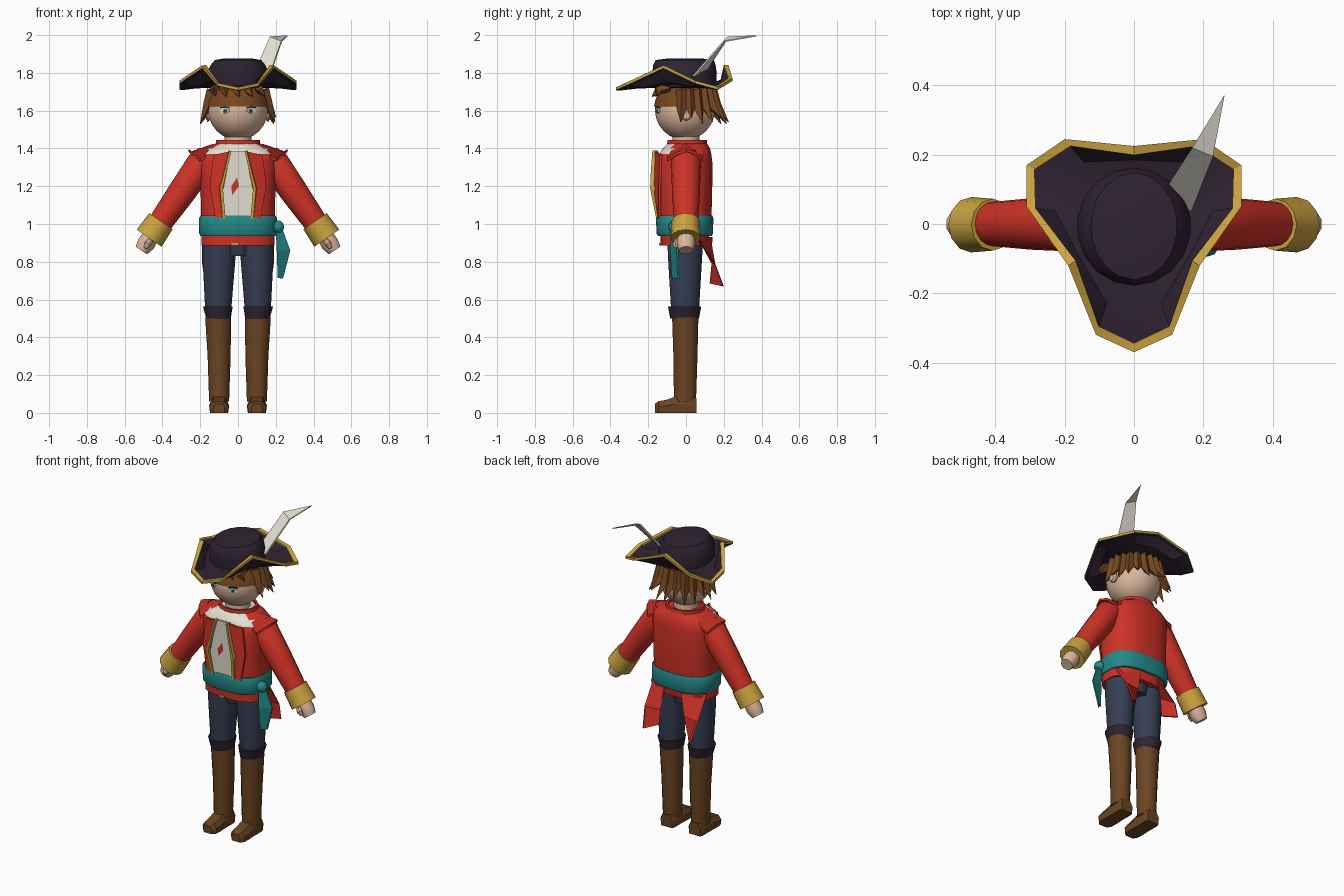
import bpy, bmesh, math
from mathutils import Vector

if "Cube" in bpy.data.objects:
    bpy.data.objects.remove(bpy.data.objects["Cube"])


def mat(name, rgb):
    m = bpy.data.materials.new(name)
    m.diffuse_color = (*rgb, 1)
    m.use_nodes = True
    m.node_tree.nodes["Principled BSDF"].inputs["Base Color"].default_value = m.diffuse_color
    return m


RED = mat("red cloth", (0.62, 0.032, 0.02))
TEAL = mat("teal sash", (0.018, 0.25, 0.25))
GOLD = mat("gold trim", (0.60, 0.37, 0.05))
CREAM = mat("cream", (0.78, 0.74, 0.64))
SKIN = mat("skin", (0.72, 0.48, 0.34))
HAIR = mat("hair brown", (0.18, 0.062, 0.014))
BOOT = mat("boot brown", (0.145, 0.058, 0.016))
NAVY = mat("navy trousers", (0.036, 0.048, 0.085))
DARK = mat("dark plum", (0.028, 0.017, 0.032))


def loft(name, rings, mats, bands=None, caps=True, smooth=40, rule=None):
    """Skin a list of rings; bands gives the material index of each band."""
    mats = mats if isinstance(mats, list) else [mats]
    bm = bmesh.new()
    vs = [[bm.verts.new(p) for p in r] for r in rings]
    n = len(rings[0])
    for i in range(len(vs) - 1):
        for j in range(n):
            k = (j + 1) % n
            f = bm.faces.new((vs[i][j], vs[i][k], vs[i + 1][k], vs[i + 1][j]))
            f.material_index = bands[i] if bands else 0
    if caps:
        bm.faces.new(vs[0][::-1])
        bm.faces.new(vs[-1])
    bmesh.ops.recalc_face_normals(bm, faces=bm.faces)
    if rule:
        for f in bm.faces:
            f.material_index = rule(f)
    me = bpy.data.meshes.new(name)
    bm.to_mesh(me)
    bm.free()
    for m in mats:
        me.materials.append(m)
    ob = bpy.data.objects.new(name, me)
    bpy.context.collection.objects.link(ob)
    if smooth:
        bpy.ops.object.select_all(action='DESELECT')
        ob.select_set(True)
        bpy.context.view_layer.objects.active = ob
        bpy.ops.object.shade_smooth_by_angle(angle=math.radians(smooth))
    return ob


def oval(z, rx, yf, yb, n=16, p=2.0, cx=0.0):
    """Horizontal superellipse between front yf and back yb."""
    out = []
    for i in range(n):
        a = 2 * math.pi * (i + 0.5) / n
        c, s = math.cos(a), math.sin(a)
        x = math.copysign(abs(c) ** (2 / p), c)
        y = math.copysign(abs(s) ** (2 / p), s)
        out.append((cx + rx * x, (yf + yb) / 2 + (yb - yf) / 2 * y, z))
    return out


def tube(name, path, m, n=12, **kw):
    """Round part along a straight-ish path of (x, y, z, radius)."""
    pts = [Vector(p[:3]) for p in path]
    q = (pts[-1] - pts[0]).to_track_quat('Z', 'Y')
    rings = []
    for p, row in zip(pts, path):
        rings.append([p + q @ Vector((row[3] * math.cos(2 * math.pi * i / n),
                                      row[3] * math.sin(2 * math.pi * i / n), 0))
                      for i in range(n)])
    return loft(name, rings, m, **kw)


def flip(path, s):
    return [(s * p[0], *p[1:]) for p in path]


def ball(name, c, r, m, z0=-1.0, z1=1.0, n=24, k=12):
    rings = []
    for i in range(k + 1):
        t = z0 + (z1 - z0) * i / k
        e = t * math.pi / 2
        rr = max(r * math.cos(e), 0.001)
        rings.append(oval(c[2] + r * math.sin(e), rr, c[1] - rr, c[1] + rr, n, cx=c[0]))
    return loft(name, rings, m)


def plate(name, pts, m, t=(0, 0.012, 0)):
    """Thin sheet from an outline, thickened along t."""
    return loft(name, [pts, [Vector(p) + Vector(t) for p in pts]], m, smooth=0)


# Head, neck and collar
HC, HR = Vector((0, -0.006, 1.605)), 0.16
ball("head", HC, HR, SKIN)
tube("neck", [(0, 0, 1.38, 0.075), (0, 0, 1.48, 0.07)], SKIN)
loft("shirt_collar", [oval(1.38, .1, -.09, .1), oval(1.43, .1, -.09, .1)], CREAM)
loft("coat_collar", [oval(1.39, .125, -.105, .118), oval(1.445, .118, -.1, .112),
                     oval(1.445, .103, -.088, .1), oval(1.40, .103, -.088, .1)], RED, caps=False)


def face_disc(name, az, el, w, h, lift, m):
    """Small painted oval lying on the head."""
    d = Vector((math.sin(az) * math.cos(el), -math.cos(az) * math.cos(el), math.sin(el)))
    u = Vector((math.cos(az), math.sin(az), 0))
    v = u.cross(d) * -1
    rings = [[HC + d * (HR + o) + u * w * math.cos(a) + v * h * math.sin(a)
              for a in [i * math.pi / 5 for i in range(10)]] for o in (-0.003, lift)]
    loft(name, rings, m, smooth=0)


for s in (-1, 1):
    face_disc("eye_white", s * .45, -0.03, .027, .014, .002, CREAM)
    face_disc("iris", s * .44, -0.05, .012, .012, .004, TEAL)
    face_disc("pupil", s * .44, -0.05, .005, .006, .005, DARK)
    face_disc("eyelash", s * .45, 0.075, .03, .004, .004, DARK)
    tube("ear", flip([(.145, .002, 1.578, .03), (.163, .002, 1.576, .03),
                      (.172, .002, 1.575, .02)], s), SKIN)

# Hair cap, back spikes and fringe tufts
ball("hair_cap", HC, 0.166, HAIR, z0=0.07, z1=0.95, k=6)
for i in range(13):
    a = math.radians(-8 + i * 196 / 12)
    c, sn = math.cos(a), math.sin(a)
    long = 0.5 + 0.5 * max(sn, 0)
    drop = (0.09, 0.065, 0.10)[i % 3]
    tube("hair_spike", [(.125 * c, .125 * sn, 1.70, .045), (.155 * c, .155 * sn, 1.63, .032),
                        ((.17 + .055 * long) * c, (.17 + .055 * long) * sn, 1.63 - drop, .002)],
         HAIR, n=4, smooth=0)
for x in (-.12, -.07, -.01, .05, .11):
    tube("fringe_tuft", [(x, -.10, 1.72, .03), (x * 1.1, -.15, 1.705, .022),
                         (x * 1.15 + .02, -.185 + abs(x) * .4, 1.675, .002)], HAIR, n=4, smooth=0)

# Three-cornered hat: crown and curled brim with gold edge
loft("hat_crown", [oval(1.725, .16, -.17, .16, 18), oval(1.80, .165, -.178, .163, 18),
                   oval(1.84, .148, -.174, .157, 18), oval(1.868, .125, -.16, .148, 18),
                   oval(1.877, .07, -.09, .08, 18)], DARK)
half = [(.11, -.32, 1.745), (.19, -.12, 1.838), (.31, .05, 1.757), (.31, .17, 1.725),
        (.20, .245, 1.77)]
edge = [Vector(p) for p in [(0, -.37, 1.722)] + half + [(0, .225, 1.84)] + flip(half, -1)[::-1]]


def brim_ring(f, drop=0.0):
    out = []
    for e in edge:
        a = Vector((e.x, e.y, 0)).normalized() * 0.145
        p = a.lerp(Vector((e.x, e.y, 0)), f)
        p.z = 1.735 + (e.z - 1.735) * f ** 1.8 - drop
        out.append(p)
    return out


def rim(w, drop):
    out = []
    for e in edge:
        d = Vector((e.x, e.y, 0)).normalized()
        out.append(e - d * w - Vector((0, 0, drop)))
    return out


loft("hat_brim", [brim_ring(0), brim_ring(.5), rim(.026, .006), rim(.026, -.003), rim(0, -.002),
                  rim(0, .014), rim(.02, .016), brim_ring(.5, .014), brim_ring(0, .014)],
     [DARK, GOLD], bands=[0, 0, 1, 1, 1, 0, 0, 0], smooth=30)
plate("feather_lower", [(.09, .10, 1.81), (.165, .035, 1.785), (.228, .195, 1.968),
                        (.168, .22, 1.992)], CREAM, (.004, .006, -.005))
plate("feather_tip", [(.168, .22, 1.992), (.228, .195, 1.968), (.262, .374, 1.999)],
      CREAM, (0, 0, -.006))

# Coat body with a cream yoke on the upper front
loft("coat_body", [oval(.885, .195, -.135, .115, 24, 2.6), oval(1.0, .195, -.14, .135, 24, 2.6),
                   oval(1.2, .20, -.158, .14, 24, 2.6), oval(1.33, .205, -.152, .14, 24, 2.6),
                   oval(1.37, .20, -.142, .135, 24, 2.6), oval(1.40, .165, -.125, .128, 24, 2.4),
                   oval(1.43, .11, -.095, .11, 24, 2)], [RED, CREAM],
     rule=lambda f: int(f.calc_center_median().z > 1.365 and f.calc_center_median().y < -.06))
front = [(.035, -.158, 1.385), (.055, -.168, 1.30), (.08, -.168, 1.18), (.066, -.15, 1.03)]
plate("shirt_front", front + flip(front, -1)[::-1], CREAM)
for s in (-1, 1):
    strip = flip([(.035, -.178, 1.385), (.06, -.186, 1.28), (.08, -.19, 1.19), (.066, -.158, 1.03),
                  (.082, -.158, 1.03), (.096, -.19, 1.19), (.072, -.186, 1.28),
                  (.046, -.178, 1.39)], s)
    plate("lapel_trim", strip, GOLD, (s * .004, .03, 0))
    lapel = flip([(.042, -.165, 1.385), (.13, -.14, 1.365), (.15, -.145, 1.2), (.12, -.145, 1.03),
                  (.075, -.15, 1.03), (.09, -.172, 1.19)], s)
    plate("lapel", lapel, RED)

    # Shoulder flap, sleeve, cuff and hand
    top = flip([(.11, -.09, 1.395), (.13, 0, 1.425), (.11, .09, 1.40)], s)
    low = flip([(.21, .09, 1.345), (.245, .05, 1.385), (.262, 0, 1.397), (.245, -.05, 1.38),
                (.20, -.10, 1.345)], s)
    plate("shoulder_flap", top + low, RED, (0, 0, -.014))
    tube("sleeve", flip([(.155, 0, 1.37, .06), (.19, 0, 1.325, .079), (.30, 0, 1.165, .074),
                         (.43, 0, .98, .062)], s), RED, n=16)
    tube("cuff", flip([(.408, -.002, 1.015, .075), (.47, -.002, .925, .08),
                       (.47, -.002, .925, .05)], s), GOLD)
    tube("hand", flip([(.455, 0, .945, .045), (.487, 0, .895, .05), (.512, 0, .86, .038)], s),
         SKIN, n=10)
    tube("thumb", flip([(.462, -.045, .915, .015), (.478, -.055, .895, .018),
                        (.49, -.05, .872, .01)], s), SKIN, n=8)

    # Leg, boot top, boot shaft and foot
    x = s * .1
    loft("trouser_leg", [oval(.93, .092, -.10, .09, cx=s * .097), oval(.84, .09, -.098, .088, cx=s * .1),
                         oval(.54, .07, -.08, .07, cx=s * .105)], NAVY)
    loft("boot_top", [oval(.50, .066, -.085, .07, cx=s * .103), oval(.562, .08, -.097, .082, cx=s * .107),
                      oval(.562, .066, -.08, .068, cx=s * .107)], DARK)
    loft("boot_shaft", [oval(.06, .054, -.065, .054, cx=x), oval(.3, .062, -.068, .062, cx=x),
                        oval(.505, .07, -.075, .067, cx=s * .105)], BOOT)
    foot = []
    for y, w, h in ((.056, .042, .078), (.04, .05, .085), (-.06, .05, .085), (-.10, .053, .07),
                    (-.145, .05, .062), (-.165, .03, .048)):
        foot.append([(x - w * .9, y, 0), (x + w * .9, y, 0), (x + w, y, h * .55),
                     (x + w * .6, y, h), (x - w * .6, y, h), (x - w, y, h * .55)])
    loft("boot_foot", foot, BOOT, smooth=30)

    # Coat tail, twisting from the waist curve to a trailing edge
    t = flip([(.19, .06, .93), (.06, .14, .93), (.055, .13, .93), (.18, .05, .93)], s)
    b = flip([(.172, .195, .67), (.11, .125, .685), (.10, .13, .685), (.162, .2, .67)], s)
    mid = flip([(.19, .15, .79), (.09, .135, .79), (.083, .14, .79), (.18, .155, .79)], s)
    loft("coat_tail", [t, mid, b], RED, smooth=0)

# Hips, waist sash with side knot and hanging end
loft("hips", [oval(.83, .065, -.085, .08, 12), oval(.91, .085, -.105, .095, 12)], NAVY)
plate("belt_buckle", [(-.035, -.142, .885), (0, -.142, .885), (0, -.142, .9), (-.035, -.142, .9)], GOLD)
loft("sash", [oval(.937, .20, -.15, .138, 24, 2.6), oval(.95, .207, -.157, .144, 24, 2.6),
              oval(1.03, .208, -.16, .146, 24, 2.6), oval(1.045, .20, -.155, .14, 24, 2.6)], TEAL)
ball("sash_knot", (.212, -.06, .985), .034, TEAL, n=10, k=6)
loft("sash_end", [[(.20, -.08, .975), (.235, -.06, .975), (.235, -.045, .975), (.20, -.05, .975)],
                  [(.205, -.085, .86), (.277, -.05, .86), (.277, -.04, .86), (.205, -.05, .86)],
                  [(.21, -.075, .715), (.238, -.045, .71), (.238, -.035, .71), (.21, -.05, .715)]],
     TEAL, smooth=0)
